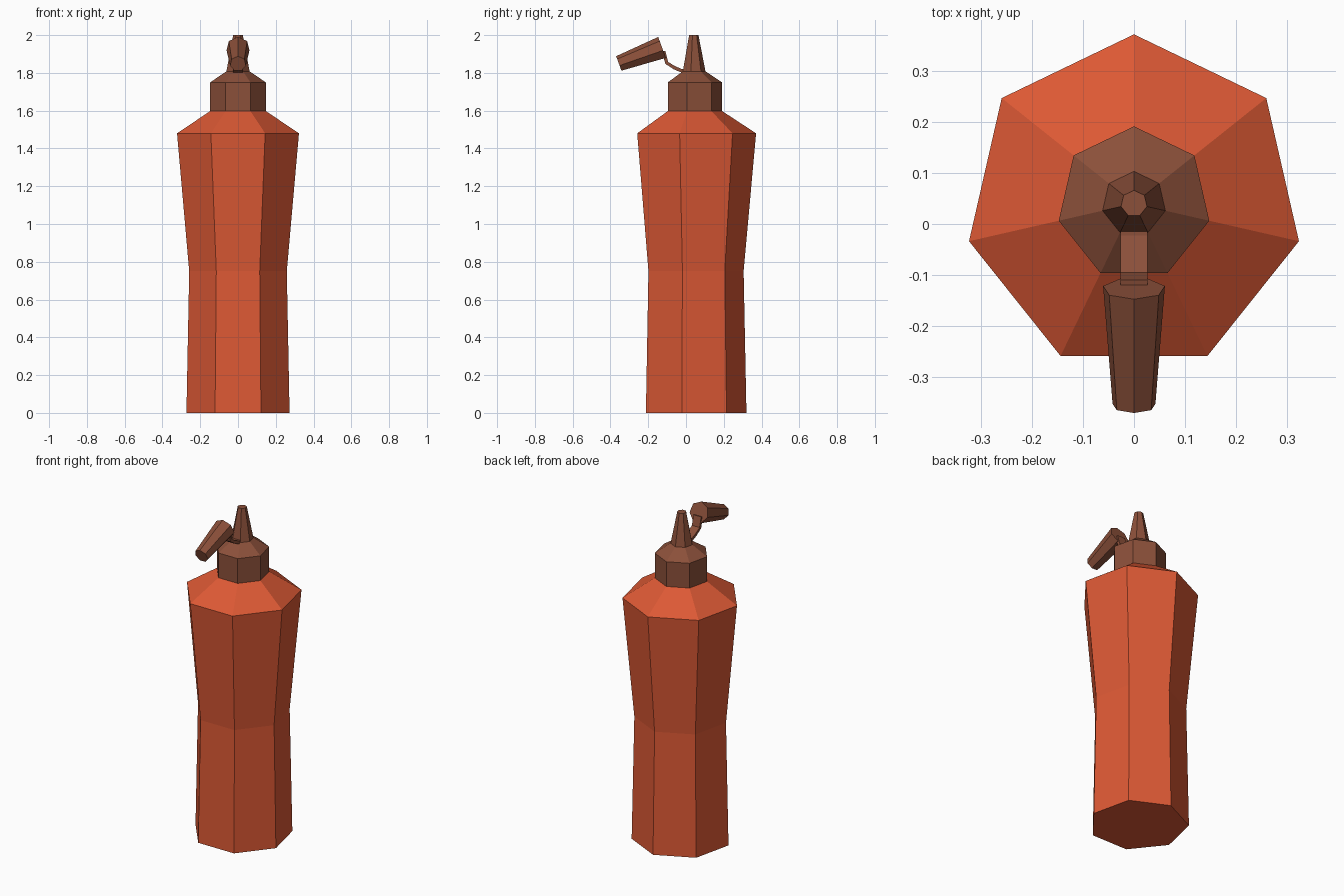
import bpy, bmesh, math
from mathutils import Vector

if "Cube" in bpy.data.objects:
    bpy.data.objects.remove(bpy.data.objects["Cube"])

SIDES = 7
CY = 0.04  # bottle axis in y


def material(name, rgb):
    m = bpy.data.materials.new(name)
    m.diffuse_color = (*rgb, 1)
    m.use_nodes = True
    m.node_tree.nodes["Principled BSDF"].inputs["Base Color"].default_value = m.diffuse_color
    return m


def finish(name, bm, mat):
    bmesh.ops.recalc_face_normals(bm, faces=bm.faces[:])
    me = bpy.data.meshes.new(name)
    bm.to_mesh(me)
    bm.free()
    me.materials.append(mat)
    ob = bpy.data.objects.new(name, me)
    bpy.context.collection.objects.link(ob)
    return ob


def loft(name, rings, mat):
    """Skin a list of point rings and cap both ends."""
    bm = bmesh.new()
    loops = [[bm.verts.new(p) for p in ring] for ring in rings]
    n = len(loops[0])
    for a, b in zip(loops, loops[1:]):
        for i in range(n):
            j = (i + 1) % n
            bm.faces.new((a[i], a[j], b[j], b[i]))
    bm.faces.new(loops[0])
    bm.faces.new(loops[-1])
    return finish(name, bm, mat)


def heptagon(center, radius, up):
    """Seven points in the plane of x and 'up', first one along 'up'."""
    c, u, x = Vector(center), Vector(up), Vector((1, 0, 0))
    angles = [2 * math.pi * i / SIDES for i in range(SIDES)]
    return [c + radius * (math.cos(a) * u + math.sin(a) * x) for a in angles]


def turned(name, profile, mat):
    return loft(name, [heptagon((0, CY, z), r, (0, 1, 0)) for r, z in profile], mat)


red = material("red_plastic", (0.72, 0.10, 0.035))
brown = material("brown_plastic", (0.26, 0.08, 0.042))

# Squeeze bottle with a narrow waist and sloped shoulder
turned("bottle_body", [(0.28, 0), (0.265, 0.75), (0.331, 1.48), (0.148, 1.6)], red)

# Screw collar and tapered nozzle
turned("collar_and_nozzle",
       [(0.151, 1.595), (0.151, 1.75), (0.063, 1.808), (0.026, 2.0)], brown)

# Bent strap holding the lid
path = [(0.0, 1.812), (-0.025, 1.812), (-0.063, 1.828),
        (-0.102, 1.853), (-0.118, 1.915)]
pts = [Vector((0, y, z)) for y, z in path]
rings = []
for i, p in enumerate(pts):
    t = (pts[min(i + 1, len(pts) - 1)] - pts[max(i - 1, 0)]).normalized()
    nrm = Vector((0, -t.z, t.y)) * 0.009
    x = Vector((0.026, 0, 0))
    rings.append([p + x + nrm, p - x + nrm, p - x - nrm, p + x - nrm])
loft("lid_strap", rings, brown)

# Tilted tapered lid
tilt = math.radians(20)
up = (0, -math.sin(tilt), math.cos(tilt))
loft("lid", [heptagon((0, -0.126, 1.932), 0.062, up),
             heptagon((0, -0.355, 1.848), 0.043, up)], brown)
